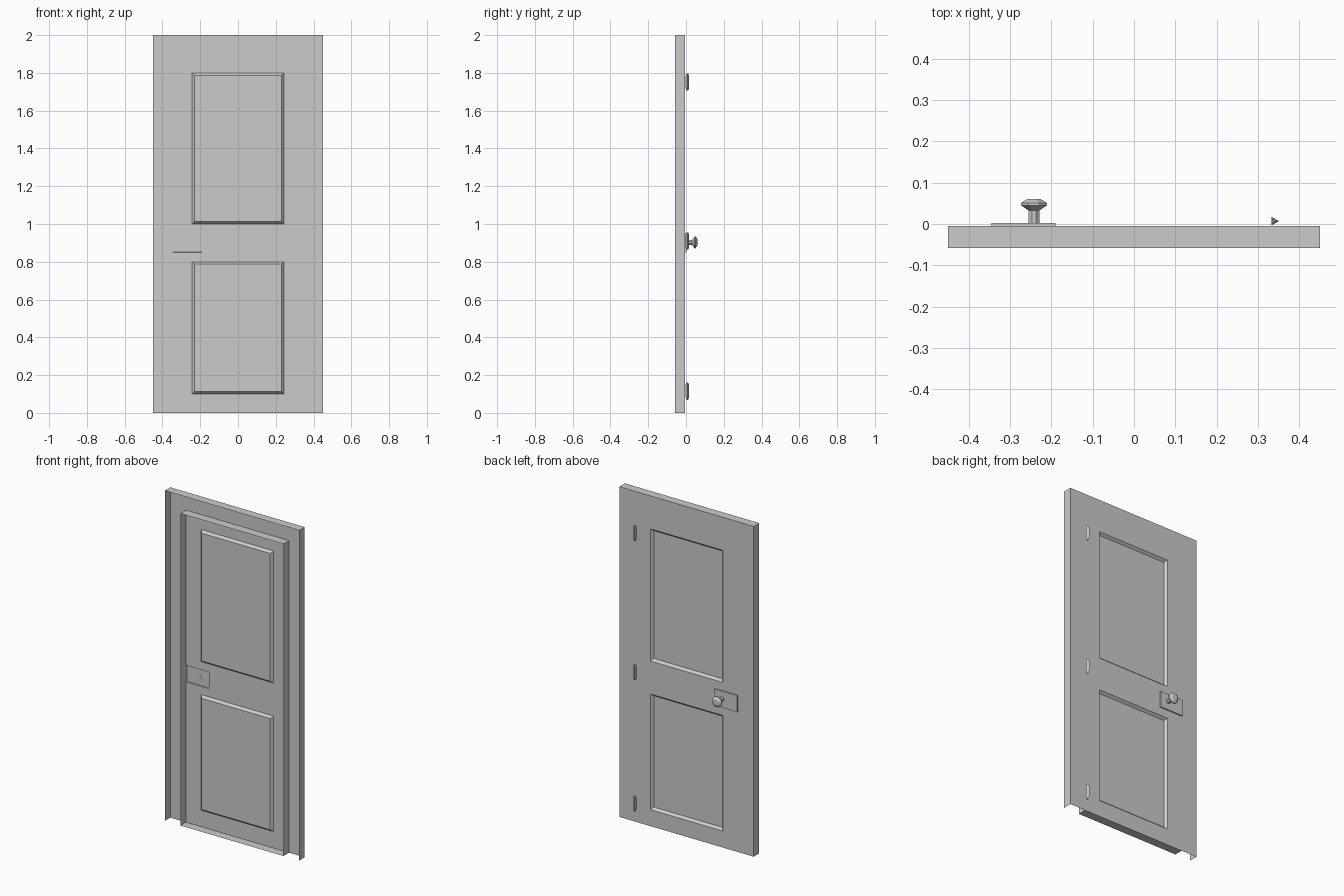
import bpy, bmesh, math

if "Cube" in bpy.data.objects:
    bpy.data.objects.remove(bpy.data.objects["Cube"])

FRONT, BACK = -0.058, -0.005      # y of the open front rim and of the back sheet
LEAF_X, LEAF_Z = 0.345, 1.89      # door leaf half width and height


def finish(bm, name):
    mesh = bpy.data.meshes.new(name)
    bm.to_mesh(mesh)
    bm.free()
    ob = bpy.data.objects.new(name, mesh)
    bpy.context.collection.objects.link(ob)
    return ob


def quad(bm, x0, x1, z0, z1):
    """Rectangle on the back sheet, facing +y."""
    pts = [(x0, z0), (x0, z1), (x1, z1), (x1, z0)]
    return bm.faces.new([bm.verts.new((x, BACK, z)) for x, z in pts])


def rim(bm, pts, closed=False):
    """Wall from the back sheet to the front along an outline."""
    rows = [(bm.verts.new((x, FRONT, z)), bm.verts.new((x, BACK, z))) for x, z in pts]
    pairs = list(zip(rows, rows[1:]))
    if closed:
        pairs.append((rows[-1], rows[0]))
    for a, b in pairs:
        bm.faces.new((a[0], b[0], b[1], a[1]))


def lathe(bm, rings, sides, place, phase=0.0):
    """Stack of (radius, height) rings; place maps (u, v, h) to a point."""
    loops = []
    for r, h in rings:
        angs = [phase + 2 * math.pi * i / sides for i in range(sides)]
        loops.append([bm.verts.new(place(r * math.cos(a), r * math.sin(a), h)) for a in angs])
    for lo, hi in zip(loops, loops[1:]):
        for i in range(sides):
            j = (i + 1) % sides
            bm.faces.new((lo[i], lo[j], hi[j], hi[i]))
    return loops


# Frame: thin shell with outer walls, open at the front and bottom
bm = bmesh.new()
quad(bm, -0.45, -LEAF_X, 0, LEAF_Z)
quad(bm, LEAF_X, 0.45, 0, LEAF_Z)
quad(bm, -0.45, 0.45, LEAF_Z, 2)
rim(bm, [(-0.45, 0), (-0.45, 2), (0.45, 2), (0.45, 0)])
bmesh.ops.remove_doubles(bm, verts=bm.verts, dist=1e-5)
finish(bm, "door_frame")

# Door leaf: sheet divided into cells, with two sunk panels and a raised lock plate
bm = bmesh.new()
xs = [-LEAF_X, -0.243, -0.19, 0.243, LEAF_X]
zs = [0, 0.1, 0.8, 0.85, 0.95, 1.0, 1.8, LEAF_Z]
for x0, x1 in zip(xs, xs[1:]):
    for z0, z1 in zip(zs, zs[1:]):
        quad(bm, x0, x1, z0, z1)
bmesh.ops.remove_doubles(bm, verts=bm.verts, dist=1e-5)


def press(x0, x1, z0, z1, inset, depth):
    """Inset the cells inside a box and move them along y."""
    def inside(f):
        c = f.calc_center_median()
        return x0 < c.x < x1 and z0 < c.z < z1
    faces = [f for f in bm.faces if inside(f)]
    bmesh.ops.inset_region(bm, faces=faces, thickness=inset, use_even_offset=True, use_boundary=True)
    for v in {v for f in faces for v in f.verts}:
        v.co.y += depth


for z0, z1 in ((0.1, 0.8), (1.0, 1.8)):
    press(-0.243, 0.243, z0, z1, 0.013, -0.015)
press(-LEAF_X, -0.19, 0.85, 0.95, 0.0005, 0.007)
rim(bm, [(-LEAF_X, 0), (-LEAF_X, LEAF_Z), (LEAF_X, LEAF_Z), (LEAF_X, 0)], closed=True)
finish(bm, "door_leaf")

# Knob: eight-sided stem and head pointing to the back
bm = bmesh.new()
loops = lathe(bm, [(0.014, 0.001), (0.014, 0.033), (0.034, 0.045), (0.034, 0.051), (0.018, 0.06)],
              8, lambda u, v, h: (-0.242 + u, h, 0.903 + v), math.pi / 8)
bm.faces.new(loops[-1])
bmesh.ops.recalc_face_normals(bm, faces=bm.faces)
finish(bm, "door_knob")

# Hinges: three-sided barrels with tapered ends
for n, z in enumerate((0.115, 0.91, 1.752)):
    bm = bmesh.new()
    loops = lathe(bm, [(0.005, -0.046), (0.0115, -0.03), (0.0115, 0.03), (0.005, 0.046)],
                  3, lambda u, v, h: (0.339 + u, 0.007 + v, z + h))
    bm.faces.new(loops[0])
    bm.faces.new(loops[-1])
    bmesh.ops.recalc_face_normals(bm, faces=bm.faces)
    finish(bm, f"hinge_{n + 1}")
